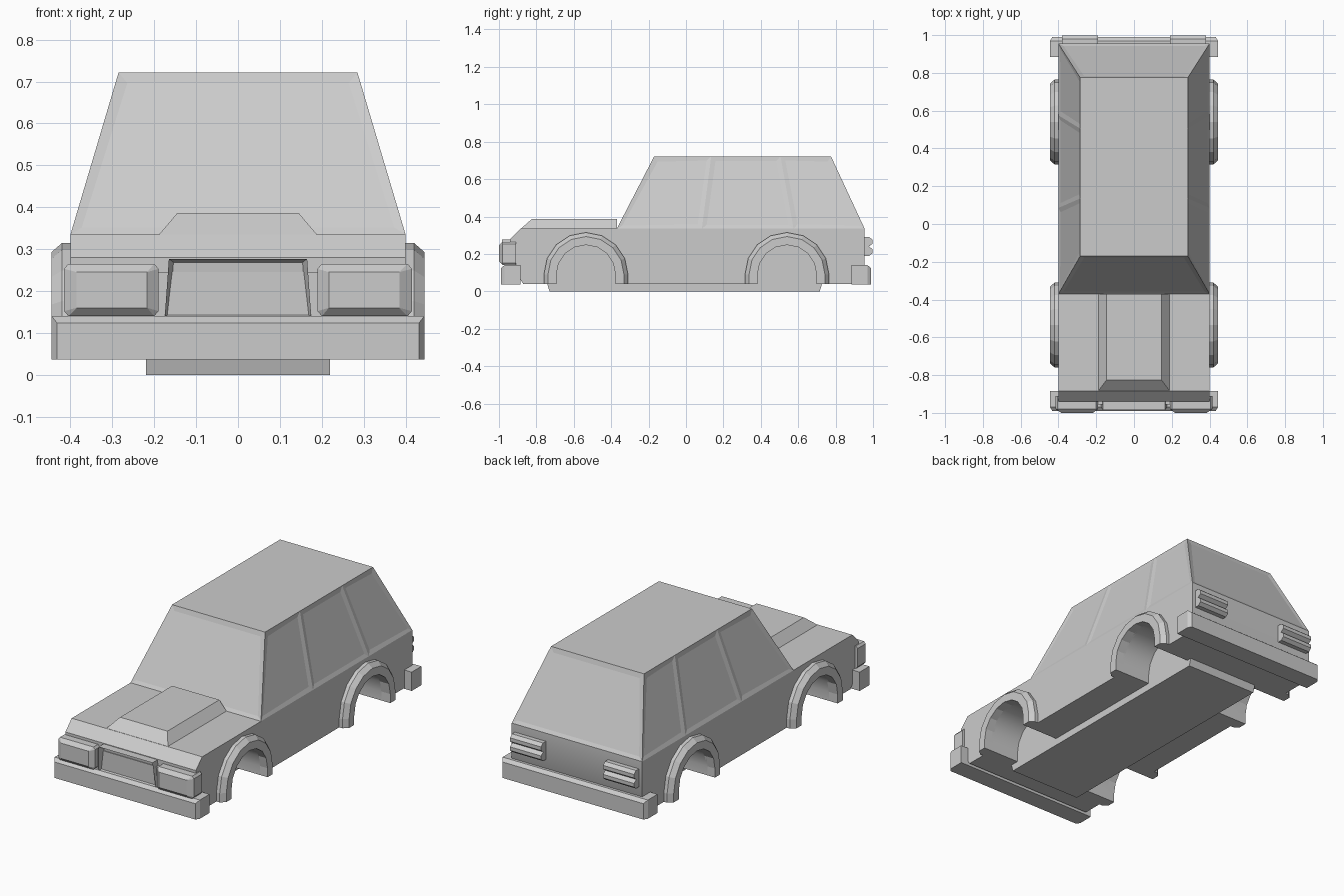
import bpy, bmesh, math
from mathutils import Vector

if "Cube" in bpy.data.objects:
    bpy.data.objects.remove(bpy.data.objects["Cube"], do_unlink=True)

GREY = (0.6, 0.6, 0.6, 1)
paint = bpy.data.materials.new("plain grey")
paint.use_nodes = True
paint.diffuse_color = GREY
paint.node_tree.nodes["Principled BSDF"].inputs["Base Color"].default_value = GREY


def finish(name, bm):
    bmesh.ops.recalc_face_normals(bm, faces=bm.faces)
    mesh = bpy.data.meshes.new(name)
    bm.to_mesh(mesh)
    bm.free()
    mesh.materials.append(paint)
    obj = bpy.data.objects.new(name, mesh)
    bpy.context.collection.objects.link(obj)
    return obj


def hull(points):
    """Convex solid around the points, with flat faces merged."""
    bm = bmesh.new()
    for p in points:
        bm.verts.new(p)
    bmesh.ops.convex_hull(bm, input=bm.verts)
    bmesh.ops.dissolve_limit(bm, angle_limit=0.01, verts=bm.verts, edges=bm.edges)
    bmesh.ops.recalc_face_normals(bm, faces=bm.faces)
    return bm


def box_points(x, y, z):
    return [(a, b, c) for a in x for b in y for c in z]


def prism(profile, x0, x1):
    """Extrude a closed y-z profile along x."""
    bm = bmesh.new()
    a = [bm.verts.new((x0, y, z)) for y, z in profile]
    b = [bm.verts.new((x1, y, z)) for y, z in profile]
    bm.faces.new(a)
    bm.faces.new(b[::-1])
    for i in range(len(a)):
        j = (i + 1) % len(a)
        bm.faces.new((a[i], a[j], b[j], b[i]))
    bmesh.ops.recalc_face_normals(bm, faces=bm.faces)
    return bm


def span(x, side):
    return sorted((x[0] * side, x[1] * side))


def arch_path(cy, r, bottom):
    """Upside-down U: two short legs and a faceted half circle."""
    arc = [(cy + r * math.cos(math.pi * i / 8), 0.09 + r * math.sin(math.pi * i / 8))
           for i in range(9)]
    return [(cy + r, bottom)] + arc + [(cy - r, bottom)]


SIDES = {"left": 1, "right": -1}
AXLES = {"front": -0.535, "rear": 0.54}

# Lower body with four wheel wells cut out
outline = [(-0.87, 0.04), (-0.94, 0.14), (-0.94, 0.28), (-0.885, 0.335),
           (0.955, 0.335), (0.955, 0.14), (0.9, 0.04)]
body = finish("lower_body", prism(outline, -0.4, 0.4))
cutters = []
for cy in AXLES.values():
    for s in SIDES.values():
        x0, x1 = span((0.22, 0.5), s)
        cutter = finish("well_cutter", prism(arch_path(cy, 0.158, -0.05), x0, x1))
        cutter.hide_render = True
        cutters.append(cutter)
        mod = body.modifiers.new("well", 'BOOLEAN')
        mod.operation = 'DIFFERENCE'
        mod.solver = 'EXACT'
        mod.object = cutter
bpy.context.view_layer.update()
evaluated = body.evaluated_get(bpy.context.evaluated_depsgraph_get())
cut_mesh = bpy.data.meshes.new_from_object(evaluated)
body.modifiers.clear()
body.data = cut_mesh
for cutter in cutters:
    bpy.data.objects.remove(cutter, do_unlink=True)

# Flared wheel arches: cross-section (radius, x) swept over the arch path
section = [(0.158, 0.39), (0.158, 0.445), (0.203, 0.445), (0.225, 0.42), (0.225, 0.39)]
for axle, cy in AXLES.items():
    for side, s in SIDES.items():
        bm = bmesh.new()
        rows = [[bm.verts.new((x * s, y, z)) for y, z in arch_path(cy, r, 0.04)]
                for r, x in section]
        n = len(rows)
        for k in range(n):
            a, b = rows[k], rows[(k + 1) % n]
            for i in range(len(a) - 1):
                bm.faces.new((a[i], a[i + 1], b[i + 1], b[i]))
        for end in (0, -1):
            bm.faces.new([row[end] for row in rows])
        finish(f"{axle}_{side}_wheel_arch", bm)

# Cabin, with the side faces split by leaning pillars and the glass set in
bm = hull(box_points((-0.4, 0.4), (-0.37, 0.955), (0.335,))
          + box_points((-0.285, 0.285), (-0.17, 0.775), (0.722,)))
for top_y, low_y in ((0.135, 0.085), (0.505, 0.575)):
    walls = [f for f in bm.faces if abs(f.normal.x) > 0.7]
    geom = set(walls)
    for f in walls:
        geom.update(f.edges)
        geom.update(f.verts)
    lean = Vector((0, 0.387, low_y - top_y))
    bmesh.ops.bisect_plane(bm, geom=list(geom), plane_co=(0, top_y, 0.722), plane_no=lean)
bm.normal_update()
glass = [f for f in bm.faces if abs(f.normal.z) < 0.7]
bmesh.ops.inset_individual(bm, faces=glass, thickness=0.034, depth=-0.004)
finish("cabin", bm)

# Raised bonnet centre
finish("bonnet_bulge", hull(box_points((-0.19, 0.19), (-0.37, -0.885), (0.333,))
                            + box_points((-0.145, 0.145), (-0.37, -0.825), (0.386,))))

# Underbody tray
finish("underbody", hull(box_points((-0.22, 0.22), (-0.73, 0.715), (0,))
                         + box_points((-0.22, 0.22), (-0.745, 0.73), (0.05,))))

# Bumpers with tapered front edges
for name, d in (("front_bumper", -1), ("rear_bumper", 1)):
    finish(name, hull(box_points((-0.445, 0.445), (0.885 * d, 0.97 * d), (0.036, 0.14))
                      + box_points((-0.432, 0.432), (0.99 * d,), (0.036, 0.124))))

# Grille with a recessed opening, and the panel behind it
bm = hull(box_points((-0.175, 0.175), (-0.93, -0.97), (0.135,))
          + box_points((-0.165, 0.165), (-0.93, -0.985), (0.277,)))
opening = [f for f in bm.faces if f.normal.y < -0.7]
bmesh.ops.inset_individual(bm, faces=opening, thickness=0.016, depth=-0.03)
finish("grille", bm)
finish("nose_panel", hull(box_points((-0.2, 0.2), (-0.93, -0.955), (0.13, 0.246))))

# Lamps
tail = [(0.95, 0.19), (0.98, 0.19), (0.998, 0.205), (0.998, 0.225), (0.978, 0.24),
        (0.998, 0.255), (0.998, 0.275), (0.98, 0.29), (0.95, 0.29)]
for side, s in SIDES.items():
    outer = box_points(span((0.19, 0.415), s), (-0.91, -0.98), (0.152, 0.253))
    outer += box_points(span((0.2, 0.405), s), (-0.91, -0.98), (0.14, 0.265))
    lens = box_points(span((0.217, 0.385), s), (-1.0,), (0.16, 0.245))
    finish(f"{side}_headlight", hull(outer + lens))
    x0, x1 = span((0.19, 0.38), s)
    finish(f"{side}_tail_light", prism(tail, x0, x1))

# Rounded wheel wells are smooth, everything else keeps its flat faces
for obj in bpy.context.selected_objects:
    obj.select_set(False)
body.select_set(True)
bpy.context.view_layer.objects.active = body
bpy.ops.object.shade_smooth_by_angle(angle=math.radians(30))
